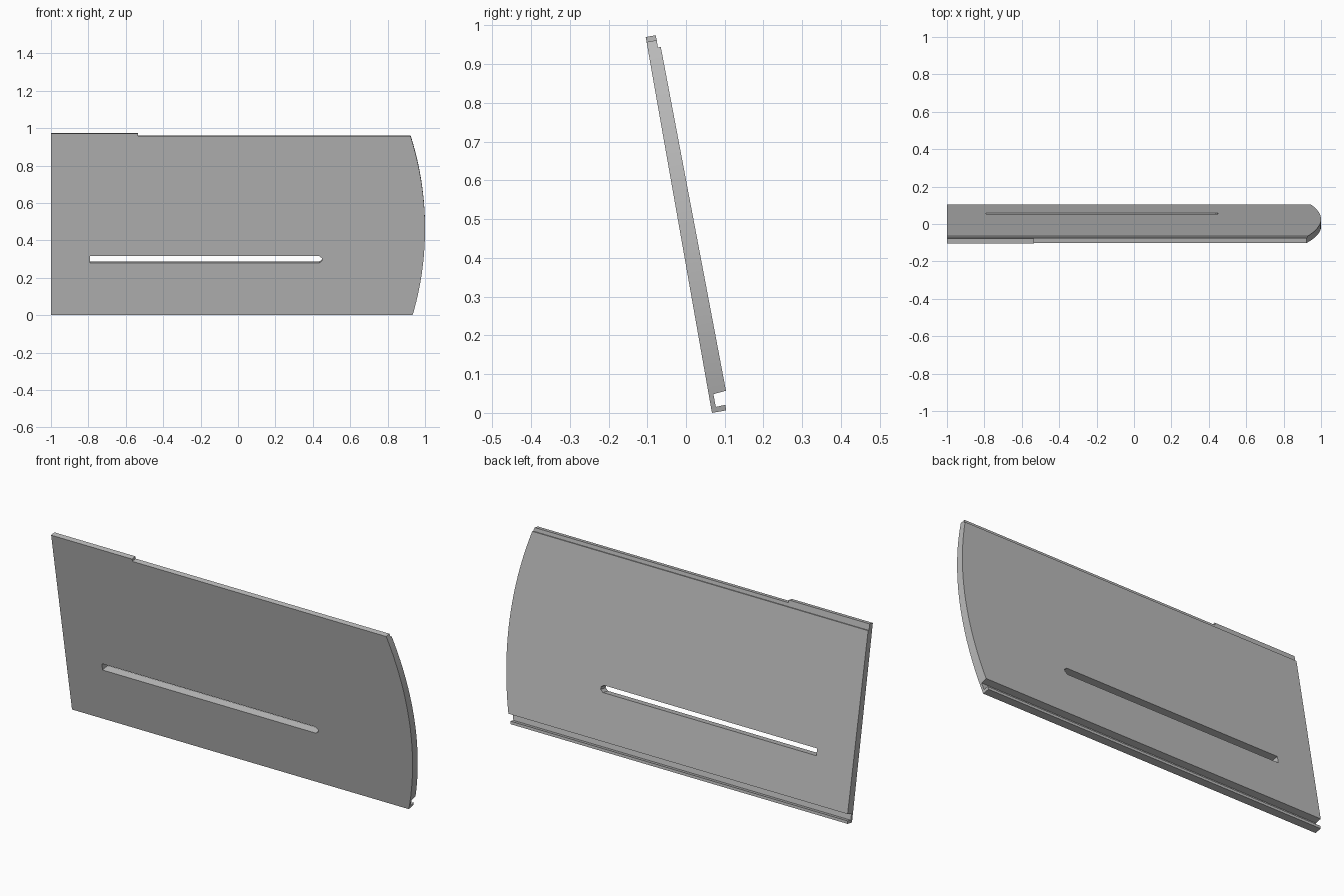
import bpy
import bmesh
from math import radians, sin, cos, asin
from mathutils import Vector

cube = bpy.data.objects.get("Cube")
if cube:
    bpy.data.objects.remove(cube, do_unlink=True)

grey = bpy.data.materials.new("plain grey")
grey.use_nodes = True
colour = (0.5, 0.5, 0.5, 1)
grey.diffuse_color = colour
grey.node_tree.nodes["Principled BSDF"].inputs["Base Color"].default_value = colour


def prism(name, points, direction):
    """Extrude a closed outline along a direction into a solid."""
    bm = bmesh.new()
    face = bm.faces.new([bm.verts.new(p) for p in points])
    new = bmesh.ops.extrude_face_region(bm, geom=[face])["geom"]
    verts = [v for v in new if isinstance(v, bmesh.types.BMVert)]
    bmesh.ops.translate(bm, verts=verts, vec=Vector(direction))
    bmesh.ops.recalc_face_normals(bm, faces=bm.faces)
    mesh = bpy.data.meshes.new(name)
    bm.to_mesh(mesh)
    bm.free()
    mesh.materials.append(grey)
    obj = bpy.data.objects.new(name, mesh)
    bpy.context.collection.objects.link(obj)
    return obj


def cut(target, cutter, operation):
    """Apply a boolean and discard the cutter."""
    cutter.hide_render = True
    mod = target.modifiers.new("cut", "BOOLEAN")
    mod.object, mod.operation, mod.solver = cutter, operation, "EXACT"
    bpy.context.view_layer.objects.active = target
    bpy.ops.object.modifier_apply(modifier=mod.name)
    bpy.data.objects.remove(cutter, do_unlink=True)


# Panel section: top rebate, tapered back and bottom groove
height = 0.985
section = [(0, 0), (0.037, 0), (0.038, 0.0145), (0.0125, 0.0135), (0.012, 0.047),
           (0.0455, 0.05), (0.034, 0.953), (0.0265, 0.953), (0.0265, height), (0, height)]
panel = prism("slanted_panel", [(-1, t, h) for t, h in section], (2.1, 0, 0))

# Outline: bowed end and raised step on the top edge
radius, middle, top, steps = 1.68, 0.467, 0.972, 20
low, high = asin(-(middle + 0.02) / radius), asin((top - middle) / radius)
angles = [low + (high - low) * i / steps for i in range(steps + 1)]
bow = [(1 - radius + radius * cos(a), middle + radius * sin(a)) for a in angles]
outline = [(-1.1, -0.02)] + bow + [(-0.535, top), (-0.535, 1.1), (-1.1, 1.1)]
cut(panel, prism("outline", [(x, -0.1, h) for x, h in outline], (0, 0.3, 0)), "INTERSECT")

# Long slot with one clipped end
slot = [(-0.79, 0.284), (0.435, 0.284), (0.45, 0.296), (0.45, 0.308), (0.435, 0.32), (-0.79, 0.32)]
cut(panel, prism("slot", [(x, -0.1, h) for x, h in slot], (0, 0.3, 0)), "DIFFERENCE")

# Lean the panel toward the front
panel.rotation_euler.x = radians(10)
panel.location = (0, 0.067, 0)
panel.select_set(True)
bpy.context.view_layer.objects.active = panel
bpy.ops.object.shade_smooth_by_angle(angle=radians(20))
